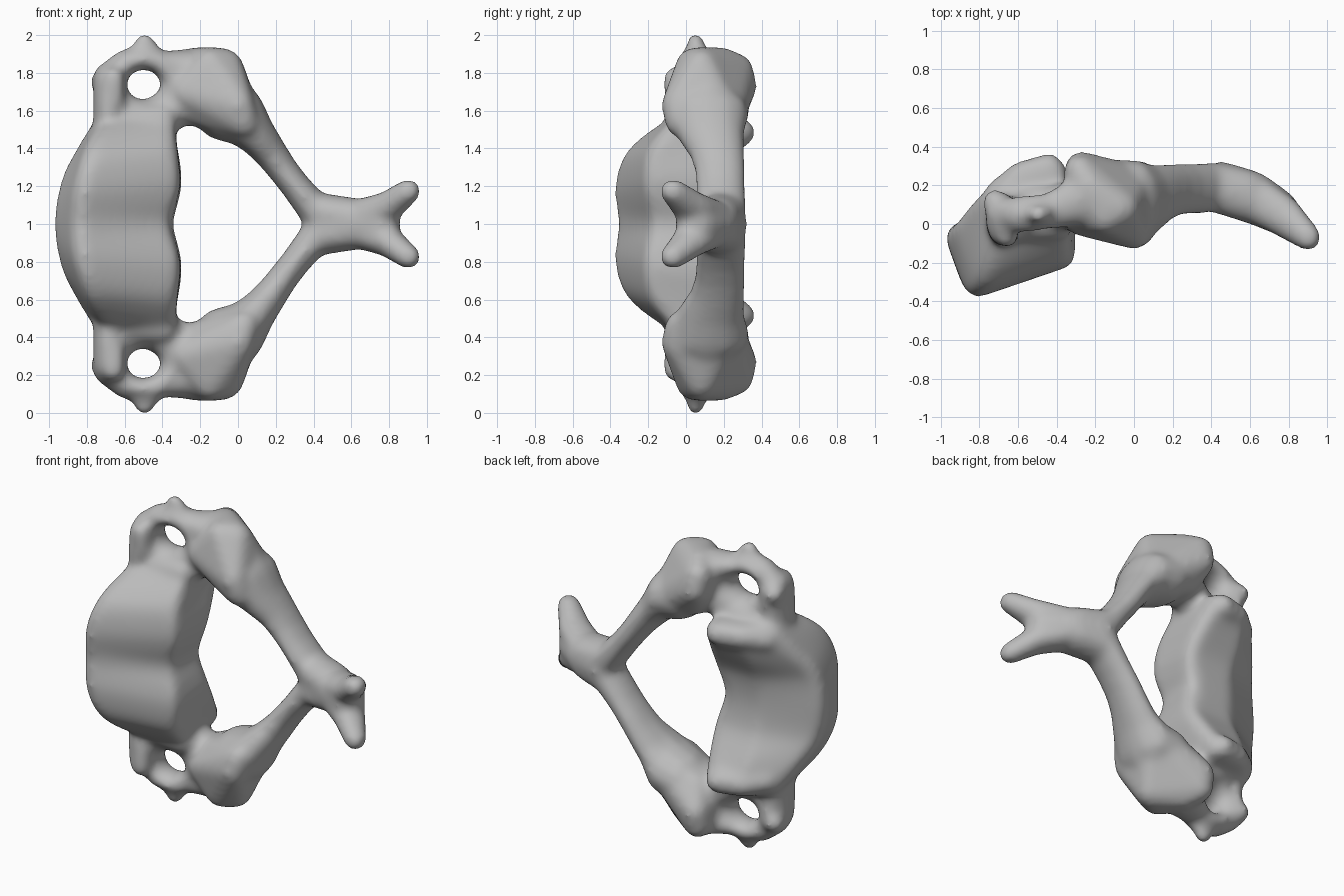
import bpy, bmesh
from math import cos, sin, pi
from mathutils import Vector

cube = bpy.data.objects.get("Cube")
if cube:
    bpy.data.objects.remove(cube, do_unlink=True)

bone = bpy.data.materials.new("bone grey")
bone.use_nodes = True
bone.diffuse_color = (0.5, 0.5, 0.5, 1)
bsdf = bone.node_tree.nodes["Principled BSDF"]
bsdf.inputs["Base Color"].default_value = (0.5, 0.5, 0.5, 1)
bsdf.inputs["Roughness"].default_value = 0.7

ball = bmesh.new()
bmesh.ops.create_icosphere(ball, subdivisions=2, radius=1)
ball_points = [v.co.copy() for v in ball.verts]
ball.free()
bm = bmesh.new()


def hull(stations):
    """Convex wrap around ellipsoids (x, y, z, rx[, ry, rz]), made on both sides of z = 1."""
    for side in (1, -1):
        verts = []
        for x, y, z, *r in stations:
            rad = Vector(r if len(r) == 3 else r * 3)
            for p in ball_points:
                verts.append(bm.verts.new((x + p.x * rad.x, y + p.y * rad.y,
                                           1 + side * (z - 1 + p.z * rad.z))))
        out = bmesh.ops.convex_hull(bm, input=verts)
        loose = {g for g in out["geom_interior"] + out["geom_unused"]
                 if isinstance(g, bmesh.types.BMVert)}
        bmesh.ops.delete(bm, geom=list(loose), context="VERTS")


def chain(stations):
    for a, b in zip(stations, stations[1:]):
        hull([a, b])


def blend(a, b, c, d, t):
    """Smooth curve from b to c."""
    return b + (c - a) * t / 2 + (a - b * 2.5 + c * 2 - d / 2) * t * t \
        + ((b - c) * 3 + d - a) * t ** 3 / 2


# Body: sections across its width, with a saddle-shaped back
sections = [
    (1.00, [(-.90, -.07), (-.82, -.285), (-.43, -.13), (-.415, .06), (-.62, .06)]),
    (1.20, [(-.87, -.05), (-.80, -.305), (-.38, -.16), (-.37, .09), (-.60, .09)]),
    (1.36, [(-.79, .05), (-.75, -.24), (-.39, -.14), (-.385, .18), (-.60, .175)]),
    (1.49, [(-.71, .13), (-.68, -.06), (-.40, -.04), (-.42, .27), (-.58, .24)]),
]
rows = [[Vector((x, y, z)) for x, y in pts] for z, pts in sections]
below = [Vector((p.x, p.y, 2 - p.z)) for p in rows[1]]
rows = [below] + rows + [rows[-1]]
rings = []
for i in range(len(rows) - 3):
    for step in range(4):
        rings.append([(*blend(*four, step / 4), .075) for four in zip(*rows[i:i + 4])])
rings.append([(*p, .075) for p in rows[-1]])
for a, b in zip(rings, rings[1:]):
    hull(a + b)

# Raised back rim, then the root that joins body and articular mass
chain([(-.70, .16, 1.46, .075), (-.58, .25, 1.485, .08), (-.44, .29, 1.485, .08)])
hull([(-.68, .0, 1.53, .095), (-.50, .0, 1.54, .095), (-.40, .0, 1.55, .09),
      (-.68, .08, 1.52, .09), (-.50, .11, 1.55, .095), (-.42, .12, 1.55, .09)])
chain([(-.46, .07, 1.55, .11), (-.28, .11, 1.65, .10, .14, .13)])

# Transverse process: a ring round the side opening
ring = []
for k in range(13):
    a = 2 * pi * k / 12
    ring.append((-.50 + .165 * cos(a), .06 + .02 * cos(a), 1.738 + .14 * sin(a),
                 .075, .10, .06))
chain(ring)

# Front tubercle with its upright bar, and the outer tip
chain([(-.68, .03, 1.48, .09, .14, .09), (-.685, .02, 1.62, .085, .14, .08),
       (-.685, .03, 1.76, .085, .14, .08)])
hull([(-.72, .12, 1.75, .065), (-.66, -.06, 1.77, .065), (-.69, .04, 1.785, .075),
      (-.66, -.05, 1.64, .065)])
chain([(-.69, .06, 1.79, .07), (-.60, .05, 1.87, .06, .08, .06)])
hull([(-.53, .05, 1.89, .06), (-.45, .06, 1.89, .06), (-.495, .05, 1.972, .045)])
chain([(-.42, .08, 1.855, .07, .1, .06), (-.27, .13, 1.83, .08, .14, .10)])

# Slanted articular mass
hull([(-.28, .275, 1.82, .085), (-.27, .29, 1.73, .09), (-.23, .19, 1.85, .09),
      (-.15, .03, 1.85, .085), (-.28, .02, 1.70, .085), (.00, -.045, 1.63, .09),
      (-.07, .08, 1.835, .10), (-.22, .21, 1.60, .08), (-.20, .06, 1.59, .08),
      (.00, .19, 1.56, .12), (.03, -.03, 1.54, .085)])

# Lamina running to the spinous process
chain([(-.10, .14, 1.60, .13, .20, .16), (.02, .115, 1.575, .125, .22, .165),
       (.10, .13, 1.475, .095, .18, .125), (.175, .165, 1.375, .085, .15, .10),
       (.235, .18, 1.29, .08, .14, .09),
       (.305, .185, 1.20, .08, .135, .085), (.41, .19, 1.07, .09, .135, .10),
       (.60, .14, 1.04, .10, .14, .105)])

# Forked spinous process
chain([(.45, .19, 1.0, .11, .14, .14), (.62, .135, 1.0, .11, .145, .13),
       (.755, .06, 1.0, .11, .12, .10)])
chain([(.66, .11, 1.05, .09, .13, .09), (.79, .03, 1.09, .09, .115, .085),
       (.903, -.07, 1.175, .07, .075, .068)])

mesh = bpy.data.meshes.new("vertebra")
bmesh.ops.recalc_face_normals(bm, faces=bm.faces)
bm.to_mesh(mesh)
bm.free()
vertebra = bpy.data.objects.new("vertebra", mesh)
bpy.context.collection.objects.link(vertebra)
mesh.materials.append(bone)

# Fuse the parts and soften the joins
fuse = vertebra.modifiers.new("fuse", "REMESH")
fuse.mode = "VOXEL"
fuse.voxel_size = 0.018
fuse.use_smooth_shade = True
soften = vertebra.modifiers.new("soften", "SMOOTH")
soften.factor = 0.5
soften.iterations = 24
bpy.context.view_layer.objects.active = vertebra
vertebra.select_set(True)
for m in (fuse, soften):
    bpy.ops.object.modifier_apply(modifier=m.name)
bpy.ops.object.shade_smooth()
